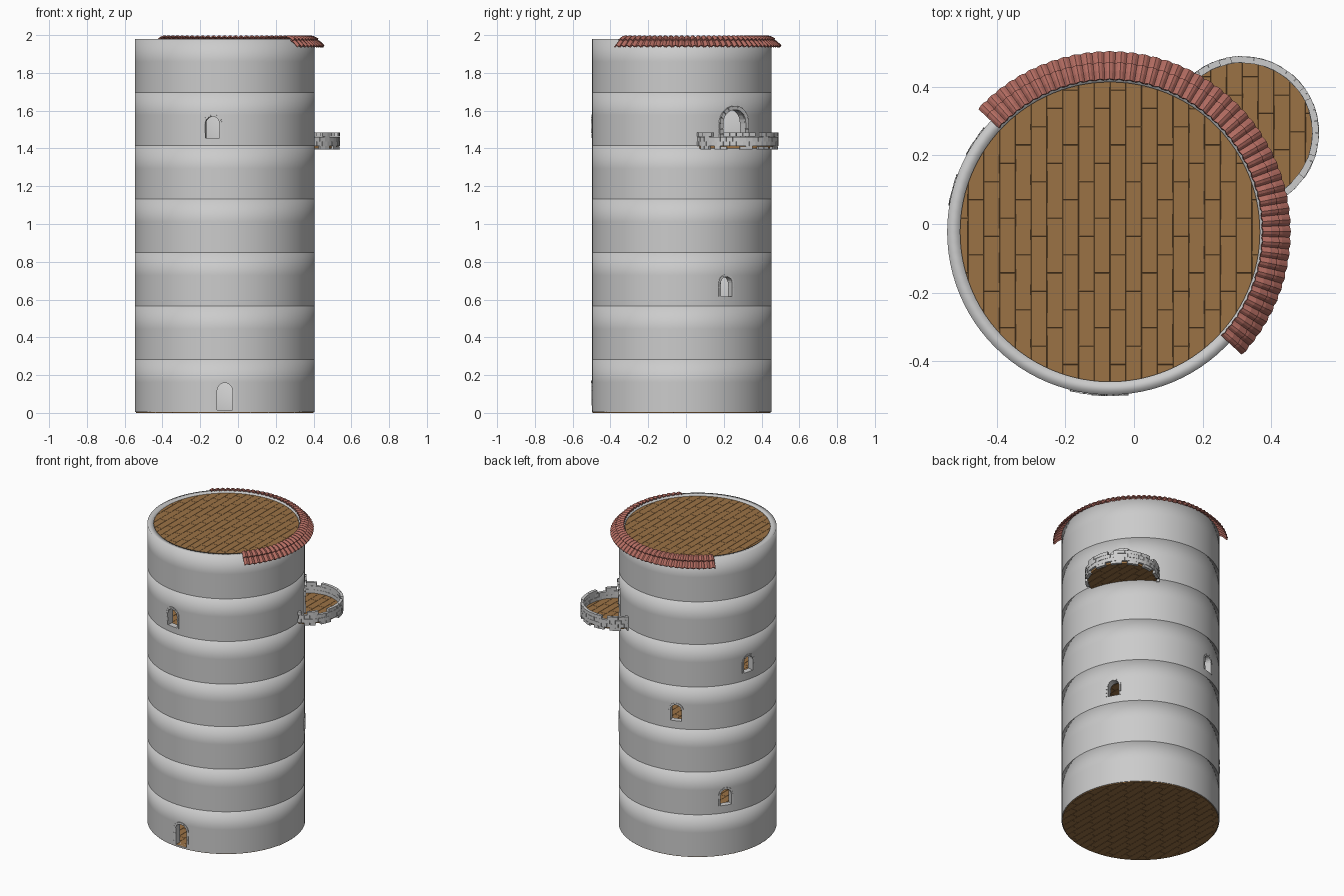
import bpy, bmesh, random
from math import sin, cos, pi, radians, sqrt, hypot
from mathutils import Matrix, Vector

if "Cube" in bpy.data.objects:
    bpy.data.objects.remove(bpy.data.objects["Cube"])

random.seed(4)
CX, CY, R, RI = -0.07, -0.023, 0.475, 0.437   # tower axis, outer and inner radius
H = 1.98 / 7                                   # storey height
BX, BY, BR = 0.316, 0.266, 0.222               # balcony centre and radius


def material(name, rgb):
    m = bpy.data.materials.new(name)
    m.diffuse_color = (*rgb, 1)
    m.use_nodes = True
    m.node_tree.nodes["Principled BSDF"].inputs["Base Color"].default_value = m.diffuse_color
    return m


WOOD = material("wood", (0.33, 0.17, 0.06))
CLAY = material("clay", (0.45, 0.15, 0.12))


def make(name, bm, mat=None):
    me = bpy.data.meshes.new(name)
    bm.to_mesh(me)
    bm.free()
    ob = bpy.data.objects.new(name, me)
    bpy.context.collection.objects.link(ob)
    if mat:
        me.materials.append(mat)
    return ob


def frame(cx, cy, az):
    """Local frame: x outward, y tangent, z up."""
    return Matrix.Translation((cx, cy, 0)) @ Matrix.Rotation(az, 4, 'Z')


def block(bm, M, loc, size, roll=0.0):
    """Slightly uneven stone block."""
    S = Matrix.Diagonal((*[s * random.uniform(0.93, 1.0) for s in size], 1))
    T = M @ Matrix.Translation(loc) @ Matrix.Rotation(roll, 4, 'X') @ S
    bmesh.ops.create_cube(bm, size=1, matrix=T)


def storey(name, z0, z1, n=96):
    """Hollow ring wall; the upper edge is shaded soft, the lower one sharp."""
    prof = [(R, z0), (R, z1 - 0.12), (R, z1), (RI, z1), (RI, z0)]
    bm = bmesh.new()
    rings = []
    for i in range(n):
        a = 2 * pi * i / n
        rings.append([bm.verts.new((CX + r * cos(a), CY + r * sin(a), z)) for r, z in prof])
    for i in range(n):
        p, q = rings[i], rings[(i + 1) % n]
        for j in range(5):
            k = (j + 1) % 5
            bm.faces.new((p[j], q[j], q[k], p[k]))
    bmesh.ops.recalc_face_normals(bm, faces=bm.faces)
    for f in bm.faces:
        f.smooth = f.normal.z > -0.9
    return make(name, bm)


def plank_disc(name, cx, cy, z, r, t=0.010, w=0.046, length=0.16):
    """Round floor cut into staggered boards running along y, on both sides."""
    bm = bmesh.new()
    bmesh.ops.create_cone(bm, cap_ends=True, segments=72, radius1=r, radius2=r, depth=t)
    n = int(r / w)
    for k in range(-n, n + 1):
        bmesh.ops.bisect_plane(bm, geom=bm.verts[:] + bm.edges[:] + bm.faces[:],
                               plane_co=(k * w, 0, 0), plane_no=(1, 0, 0))
    for k in range(-n - 1, n + 1):
        y = -r + (k % 3 + 1) * length / 3
        while y < r:
            fs = [f for f in bm.faces if abs(f.normal.z) > 0.9
                  and k * w < f.calc_center_bounds().x < (k + 1) * w]
            geom = set(fs)
            for f in fs:
                geom.update(f.verts)
                geom.update(f.edges)
            bmesh.ops.bisect_plane(bm, geom=list(geom), plane_co=(0, y, 0), plane_no=(0, 1, 0))
            y += length
    caps = [f for f in bm.faces if abs(f.normal.z) > 0.9]
    bmesh.ops.inset_individual(bm, faces=caps, thickness=0.0012, depth=0.002,
                               use_even_offset=False)
    bmesh.ops.translate(bm, verts=bm.verts, vec=(cx, cy, z))
    return make(name, bm, WOOD)


def cut_arch(wall, az, z, w, h):
    """Cut an arched opening through a storey wall."""
    pts = [(-w / 2, z), (w / 2, z)]
    pts += [(w / 2 * cos(a), z + h - w / 2 + w / 2 * sin(a))
            for a in [pi * i / 10 for i in range(11)]]
    M = frame(CX, CY, az)
    bm = bmesh.new()
    f = bm.faces.new([bm.verts.new(M @ Vector((0.38, y, zz))) for y, zz in pts])
    ext = bmesh.ops.extrude_face_region(bm, geom=[f])["geom"]
    move = M.to_3x3() @ Vector((0.16, 0, 0))
    bmesh.ops.translate(bm, vec=move, verts=[v for v in ext if isinstance(v, bmesh.types.BMVert)])
    bmesh.ops.recalc_face_normals(bm, faces=bm.faces)
    cutter = make("opening_cutter", bm)
    cutter.hide_render = True
    mod = wall.modifiers.new("opening", 'BOOLEAN')
    mod.operation, mod.solver, mod.object = 'DIFFERENCE', 'EXACT', cutter
    bpy.context.view_layer.objects.active = wall
    bpy.ops.object.modifier_apply(modifier=mod.name)
    bpy.data.objects.remove(cutter)


def stone_arch(name, az, z, w, h, t, out):
    """Jamb stones and wedge stones round an opening."""
    M = frame(CX, CY, az)
    bm = bmesh.new()
    spring, rad = h - w / 2, w / 2 + t / 2
    depth = 0.045 + out

    def x_at(y):
        return sqrt(R * R - y * y) + out - depth / 2

    rows = max(3, round(spring / 0.028))
    for s in (-1, 1):
        for i in range(rows):
            block(bm, M, (x_at(rad), s * rad, z + (i + 0.5) * spring / rows),
                  (depth, t, spring / rows))
    n = 9
    for i in range(n):
        a = pi * (i + 0.5) / n
        y = rad * cos(a)
        block(bm, M, (x_at(y), y, z + spring + rad * sin(a)),
              (depth, t, pi * rad / n), a)
    return make(name, bm)


# Tower storeys and their floors
walls = []
for k in range(7):
    walls.append(storey(f"storey_wall_{k + 1}", max(0.005, k * H), (k + 1) * H))
    if k:
        plank_disc(f"storey_floor_{k + 1}", CX, CY, k * H + 0.004, 0.44)
plank_disc("ground_floor", CX, CY, 0.007, 0.471)
plank_disc("roof_floor", CX, CY, 1.968, 0.44)

# Openings: name, storey index, azimuth, sill height, width, height, stone size, projection
openings = [
    ("front_door", 0, -90, 0.014, 0.08, 0.145, 0.014, 0.004),
    ("back_window_low", 1, 146, 0.05, 0.068, 0.105, 0.013, 0.003),
    ("right_window", 2, 30, 0.05, 0.068, 0.105, 0.013, 0.003),
    ("back_window_mid", 3, 109, 0.05, 0.068, 0.105, 0.013, 0.003),
    ("back_window_high", 4, 165, 0.05, 0.068, 0.105, 0.013, 0.003),
    ("front_window", 5, -98, 0.04, 0.075, 0.115, 0.014, 0.004),
    ("balcony_door", 5, 36, 0.008, 0.145, 0.182, 0.022, 0.010),
]
for name, k, deg, sill, w, h, t, out in openings:
    cut_arch(walls[k], radians(deg), k * H + sill, w, h)
    stone_arch(name + "_stones", radians(deg), k * H + sill, w, h, t, out)

# Balcony: board floor and staggered stone parapet outside the tower
plank_disc("balcony_floor", BX, BY, 1.407, BR - 0.012)
bm = bmesh.new()
n = 40
courses = [(1.394, 0.018), (1.412, 0.025), (1.437, 0.025), (1.462, 0.022)]
for c, (z, h) in enumerate(courses):
    for i in range(n):
        a = 2 * pi * (i + 0.5 * (c % 2)) / n
        x, y = BX + BR * cos(a), BY + BR * sin(a)
        if hypot(x - CX, y - CY) < R - 0.01 or (c == 0 and i % 3 == 0):
            continue
        if c == 3 and random.random() < 0.2:
            continue
        block(bm, frame(BX, BY, a), (BR - 0.009 + random.uniform(-0.001, 0.001), 0, z + h / 2),
              (0.02, 2 * pi * BR / n, h))
make("balcony_parapet", bm)

# Half ring of rounded clay tiles, two overlapping rows
bm = bmesh.new()
tiles, start, span = 48, radians(-43), pi
courses = [[(0.443, 1.990), (0.468, 1.986), (0.492, 1.973)],
           [(0.474, 1.974), (0.500, 1.960), (0.524, 1.938)]]
for path in courses:
    for i in range(tiles):
        grid = []
        for r, z in path:
            row = []
            for j in range(5):
                a = start + span * (i + j / 4) / tiles
                b = 0.009 * sin(pi * j / 4)
                row.append(bm.verts.new((CX + (r + b * 0.4) * cos(a),
                                         CY + (r + b * 0.4) * sin(a), z + b)))
            grid.append(row)
        for p, q in zip(grid, grid[1:]):
            for j in range(4):
                bm.faces.new((p[j], q[j], q[j + 1], p[j + 1]))
roof = make("roof_tiles", bm, CLAY)
mod = roof.modifiers.new("thickness", 'SOLIDIFY')
mod.thickness, mod.offset = 0.007, -1
